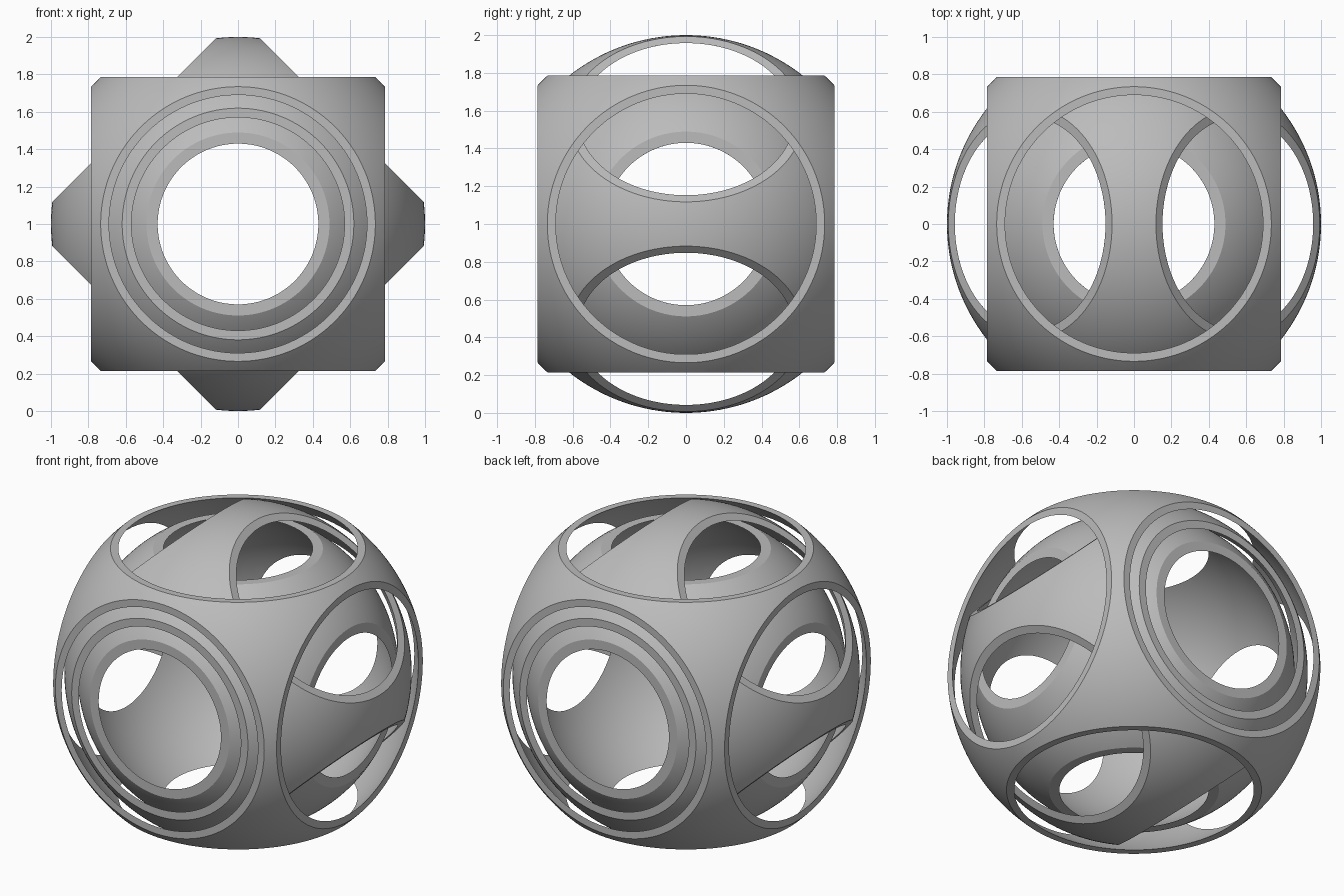
import bpy
import bmesh
import math
from mathutils import Matrix, Vector

default = bpy.data.objects.get("Cube")
if default:
    bpy.data.objects.remove(default, do_unlink=True)

CUT = 0.785        # distance of every flat cut from the centre
THICKNESS = 0.03   # wall of each shell

grey = bpy.data.materials.new("plain grey")
grey.use_nodes = True
colour = (0.5, 0.5, 0.5, 1)
grey.diffuse_color = colour
grey.node_tree.nodes["Principled BSDF"].inputs["Base Color"].default_value = colour


def make_shell(name, radius, turn):
    """Hollow sphere with six round openings, turned about the y axis."""
    bm = bmesh.new()
    # Outer wall, then inner wall facing inwards
    bmesh.ops.create_icosphere(bm, subdivisions=6, radius=radius)
    outer = set(bm.faces)
    bmesh.ops.create_icosphere(bm, subdivisions=6, radius=radius - THICKNESS)
    bmesh.ops.reverse_faces(bm, faces=[f for f in bm.faces if f not in outer])

    # Slice off six caps and join the two walls with a flat rim
    for axis in range(3):
        for side in (-1, 1):
            normal = Vector((0, 0, 0))
            normal[axis] = side
            bmesh.ops.bisect_plane(
                bm, geom=bm.verts[:] + bm.edges[:] + bm.faces[:], dist=1e-5,
                plane_co=normal * CUT, plane_no=normal, clear_outer=True)
            rim = [e for e in bm.edges if e.is_boundary
                   and all(abs(v.co.dot(normal) - CUT) < 1e-3 for v in e.verts)]
            bmesh.ops.bridge_loops(bm, edges=rim)
    bmesh.ops.recalc_face_normals(bm, faces=bm.faces[:])
    bm.transform(Matrix.Rotation(math.radians(turn), 4, "Y"))

    mesh = bpy.data.meshes.new(name)
    bm.to_mesh(mesh)
    bm.free()
    mesh.materials.append(grey)
    shell = bpy.data.objects.new(name, mesh)
    shell.location.z = 1
    bpy.context.collection.objects.link(shell)

    # Smooth walls, crisp rims
    bpy.ops.object.select_all(action="DESELECT")
    shell.select_set(True)
    bpy.context.view_layer.objects.active = shell
    bpy.ops.object.shade_smooth_by_angle(angle=math.radians(20))


make_shell("outer_shell", 1.075, 0)
make_shell("middle_shell", 1.0, 45)
make_shell("inner_shell", 0.925, 0)
